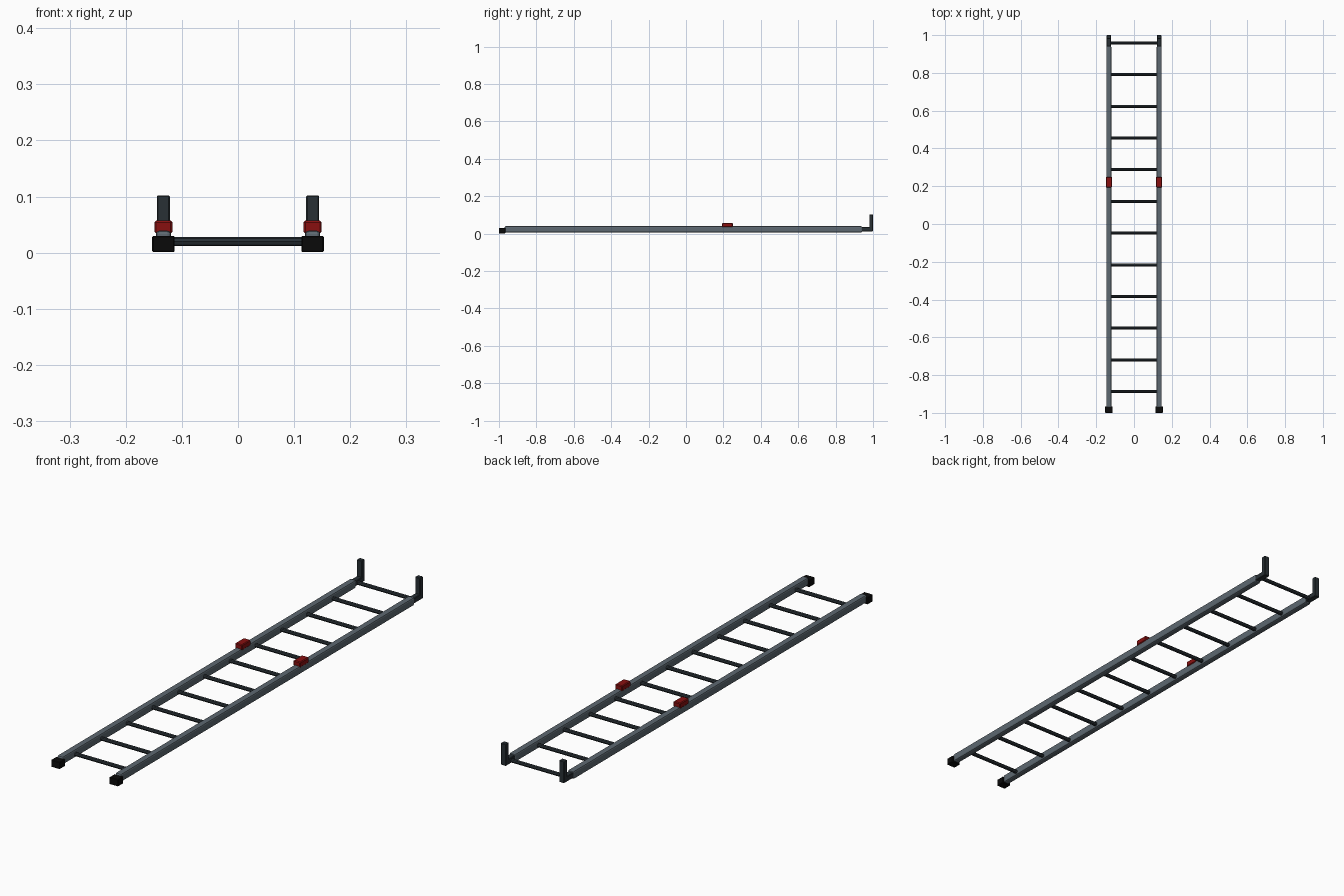
import bpy, math

if "Cube" in bpy.data.objects:
    bpy.data.objects.remove(bpy.data.objects["Cube"])

def mat(name, rgb):
    m = bpy.data.materials.new(name)
    m.diffuse_color = (*rgb, 1)
    m.use_nodes = True
    m.node_tree.nodes["Principled BSDF"].inputs["Base Color"].default_value = m.diffuse_color
    return m

STEEL = mat("slate_metal", (0.11, 0.14, 0.165))
DARK = mat("dark_metal", (0.022, 0.03, 0.036))
RUBBER = mat("black_rubber", (0.003, 0.003, 0.003))
RED = mat("red_paint", (0.25, 0.005, 0.005))

def box(name, lo, hi, material, bevel=0.002, segments=1):
    bpy.ops.mesh.primitive_cube_add(size=1, location=[(a + b) / 2 for a, b in zip(lo, hi)])
    o = bpy.context.object
    o.name = name
    o.scale = [b - a for a, b in zip(lo, hi)]
    bpy.ops.object.transform_apply(location=False, rotation=False, scale=True)
    b = o.modifiers.new("bevel", 'BEVEL')
    b.width, b.segments = bevel, segments
    o.data.materials.append(material)
    return o

def rung(name, loc, radius, length, material):
    # eight-sided bar along x
    bpy.ops.mesh.primitive_cylinder_add(vertices=8, radius=radius, depth=length,
                                        location=loc, rotation=(0, math.pi / 2, 0))
    o = bpy.context.object
    o.name = name
    o.data.materials.append(material)
    return o

X = 0.133
for side, s in (("left", -1), ("right", 1)):
    x = s * X
    # side rail with rounded corners
    box(side + "_rail", (x - 0.0135, -0.97, 0.006), (x + 0.0135, 0.942, 0.039), STEEL, 0.006, 2)
    # rubber foot
    box(side + "_foot", (x - 0.02, -1.0, 0.001), (x + 0.02, -0.965, 0.03), RUBBER)
    # red latch on top of the rail
    box(side + "_latch", (x - 0.016, 0.193, 0.034), (x + 0.016, 0.25, 0.057), RED, 0.003)
    # top hook: short extension and upright
    box(side + "_hook_base", (x - 0.0115, 0.93, 0.012), (x + 0.0115, 0.998, 0.034), DARK)
    box(side + "_hook_upright", (x - 0.0115, 0.98, 0.012), (x + 0.0115, 1.0, 0.102), DARK)

# rungs
for i in range(12):
    rung(f"rung_{i + 1}", (0, -0.887 + 0.1678 * i, 0.0195), 0.008, 2 * X, DARK)
